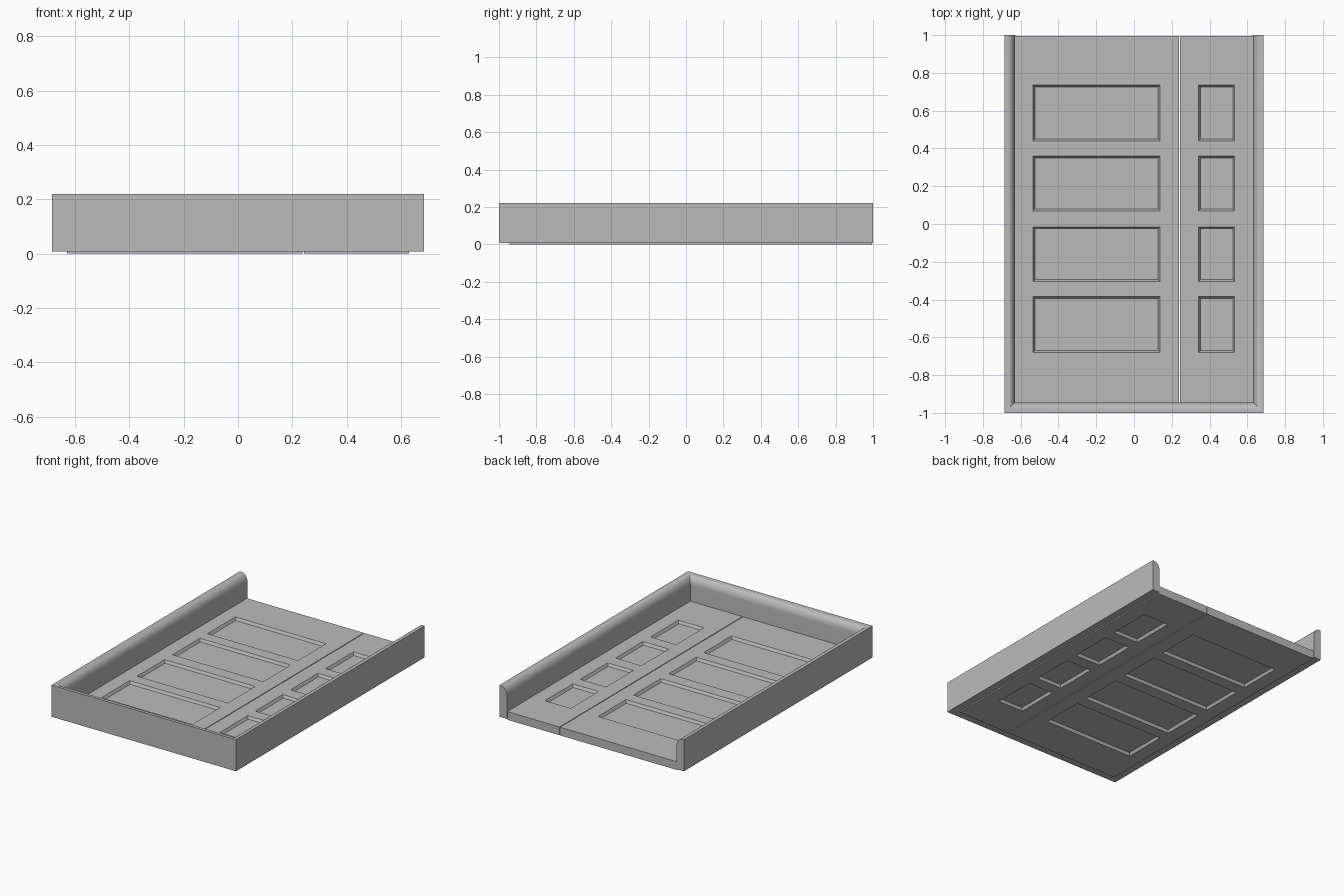
import bpy, bmesh, math

cube = bpy.data.objects.get("Cube")
if cube:
    bpy.data.objects.remove(cube, do_unlink=True)

grey = bpy.data.materials.new("plain grey")
grey.use_nodes = True
grey.diffuse_color = (0.5, 0.5, 0.5, 1)
grey.node_tree.nodes["Principled BSDF"].inputs["Base Color"].default_value = (0.5, 0.5, 0.5, 1)

THICK = 0.055            # door leaf thickness
PANEL = (0.018, 0.037)   # recessed panel bottom and top
FRONT, BACK = -0.945, 0.995
ROWS = [(-0.68, -0.385), (-0.305, -0.015), (0.07, 0.36), (0.44, 0.735)]


def finish(name, bm, smooth=False):
    bmesh.ops.recalc_face_normals(bm, faces=bm.faces[:])
    mesh = bpy.data.meshes.new(name)
    bm.to_mesh(mesh)
    bm.free()
    mesh.materials.append(grey)
    obj = bpy.data.objects.new(name, mesh)
    bpy.context.collection.objects.link(obj)
    if smooth:
        bpy.ops.object.select_all(action='DESELECT')
        obj.select_set(True)
        bpy.context.view_layer.objects.active = obj
        bpy.ops.object.shade_smooth_by_angle(angle=math.radians(35))
    return obj


def box(name, x, y, z):
    bm = bmesh.new()
    bmesh.ops.create_cube(bm, size=1)
    for v in bm.verts:
        v.co = [(lo + hi) / 2 + c * (hi - lo) for c, (lo, hi) in zip(v.co, (x, y, z))]
    return finish(name, bm)


def sweep(name, corners, profile, closed, smooth=False):
    """Carry an (inset, height) profile round corners given as (x, y, inset direction)."""
    bm = bmesh.new()
    rings = [[bm.verts.new((x + dx * d, y + dy * d, z)) for d, z in profile]
             for x, y, dx, dy in corners]
    n = len(profile)
    pairs = list(zip(rings, rings[1:]))
    if closed:
        pairs.append((rings[-1], rings[0]))
    else:
        bm.faces.new(rings[0])
        bm.faces.new(rings[-1])
    for a, b in pairs:
        for i in range(n):
            j = (i + 1) % n
            bm.faces.new((a[i], a[j], b[j], b[i]))
    return finish(name, bm, smooth)


# Casing on three sides, rounded on its inner top edge
casing = [(0, 0.008), (0, 0.22), (0.012, 0.22)]
for i in range(1, 11):
    a = math.radians(90 - 9 * i)
    casing.append((0.012 + 0.043 * math.cos(a), 0.165 + 0.055 * math.sin(a)))
casing.append((0.055, 0.008))
W = 0.685
sweep("casing", [(-W, 1, 1, 0), (-W, -1, 1, 1), (W, -1, -1, 1), (W, 1, -1, 0)],
      casing, closed=False, smooth=True)


# A leaf: two stiles, rails between them, and panels with sloped moulding
def leaf(name, left, open_left, open_right, right):
    z = (0, THICK)
    box(name + "_stile_a", (left, open_left), (FRONT, BACK), z)
    box(name + "_stile_b", (open_right, right), (FRONT, BACK), z)
    edges = [FRONT] + [v for row in ROWS for v in row] + [BACK]
    for i in range(0, len(edges), 2):
        box(f"{name}_rail_{i // 2 + 1}", (open_left, open_right), (edges[i], edges[i + 1]), z)
    moulding = [(0, 0), (0, THICK), (0.01, PANEL[1]), (0.01, PANEL[0])]
    for i, (y0, y1) in enumerate(ROWS, 1):
        box(f"{name}_panel_{i}", (open_left + 0.01, open_right - 0.01),
            (y0 + 0.01, y1 - 0.01), PANEL)
        sweep(f"{name}_moulding_{i}",
              [(open_left, y0, 1, 1), (open_right, y0, -1, 1),
               (open_right, y1, -1, -1), (open_left, y1, 1, -1)],
              moulding, closed=True)


leaf("door", -0.63, -0.535, 0.138, 0.238)
leaf("side_panel", 0.243, 0.342, 0.533, 0.63)
